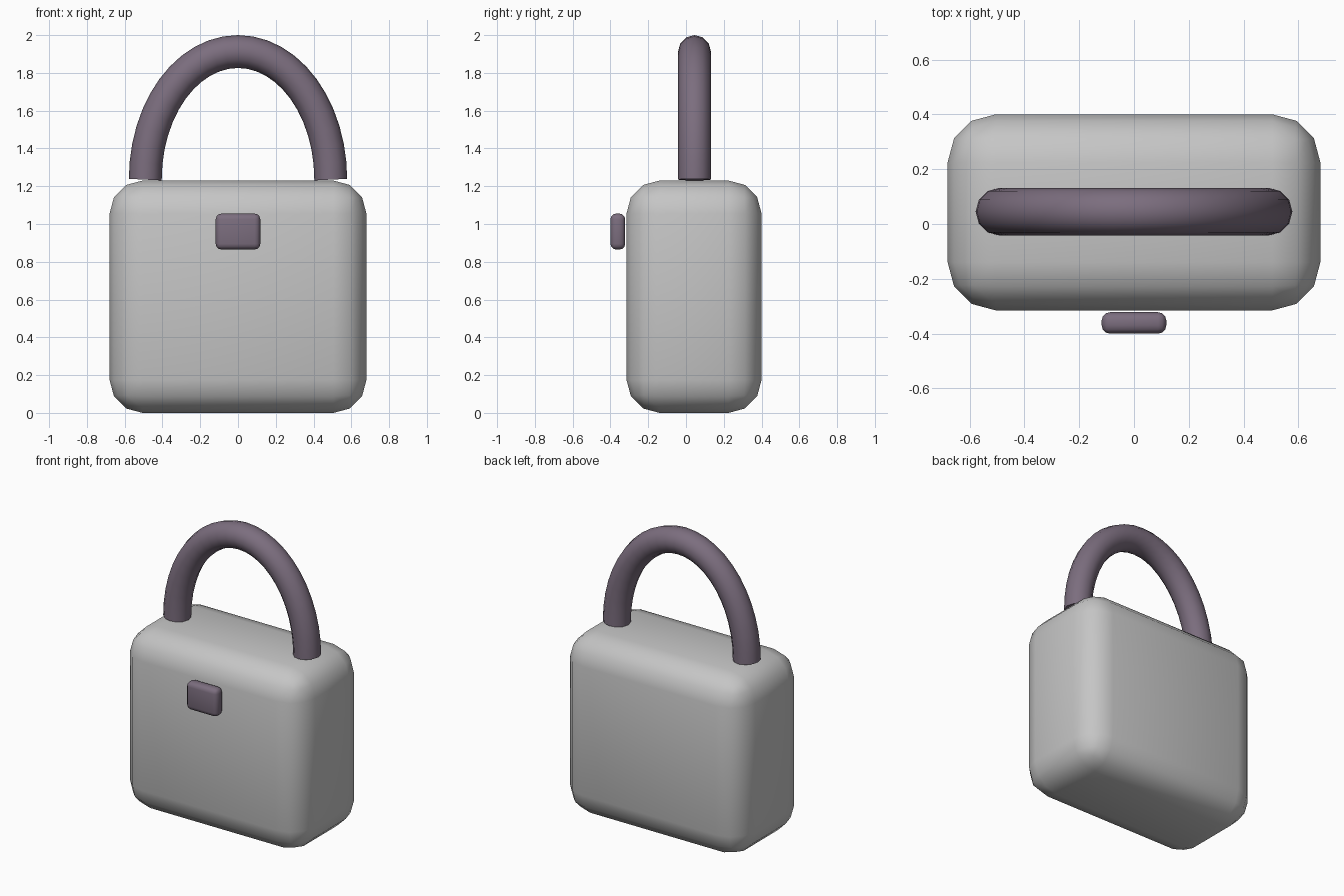
import bpy, math

if "Cube" in bpy.data.objects:
    bpy.data.objects.remove(bpy.data.objects["Cube"])


def material(name, rgb):
    m = bpy.data.materials.new(name)
    m.diffuse_color = (*rgb, 1)
    m.use_nodes = True
    m.node_tree.nodes["Principled BSDF"].inputs["Base Color"].default_value = m.diffuse_color
    return m


grey = material("light_grey", (0.56, 0.56, 0.56))
purple = material("dusky_purple", (0.20, 0.155, 0.21))


def rounded_box(name, lo, hi, radius, segments, mat):
    """Box between two corners with rounded, smooth edges."""
    bpy.ops.mesh.primitive_cube_add(size=1, location=[(a + b) / 2 for a, b in zip(lo, hi)])
    ob = bpy.context.object
    ob.name = name
    ob.scale = [b - a for a, b in zip(lo, hi)]
    bpy.ops.object.transform_apply(location=False, rotation=False, scale=True)
    bevel = ob.modifiers.new("rounding", "BEVEL")
    bevel.width, bevel.segments = radius, segments
    bpy.ops.object.modifier_apply(modifier=bevel.name)
    bpy.ops.object.shade_smooth()
    ob.data.materials.append(mat)
    return ob


# Bag body and front clasp
rounded_box("body", (-0.68, -0.315, 0), (0.68, 0.40, 1.23), 0.175, 3, grey)
rounded_box("clasp", (-0.118, -0.40, 0.865), (0.118, -0.322, 1.055), 0.03, 3, purple)

# Arched handle: round tube swept along half an ellipse
STEPS = 24
curve = bpy.data.curves.new("handle", "CURVE")
curve.dimensions = "3D"
curve.bevel_depth = 0.087
curve.bevel_resolution = 4
curve.use_fill_caps = True
path = curve.splines.new("POLY")
path.points.add(STEPS)
for i, p in enumerate(path.points):
    a = math.pi * i / STEPS
    p.co = (0.491 * math.cos(a), 0.045, 1.235 + 0.678 * math.sin(a), 1)
handle = bpy.data.objects.new("handle", curve)
bpy.context.collection.objects.link(handle)
bpy.ops.object.select_all(action="DESELECT")
handle.select_set(True)
bpy.context.view_layer.objects.active = handle
bpy.ops.object.convert(target="MESH")
handle = bpy.context.object
bpy.ops.object.shade_smooth_by_angle(angle=math.radians(50))
handle.data.materials.clear()
handle.data.materials.append(purple)
